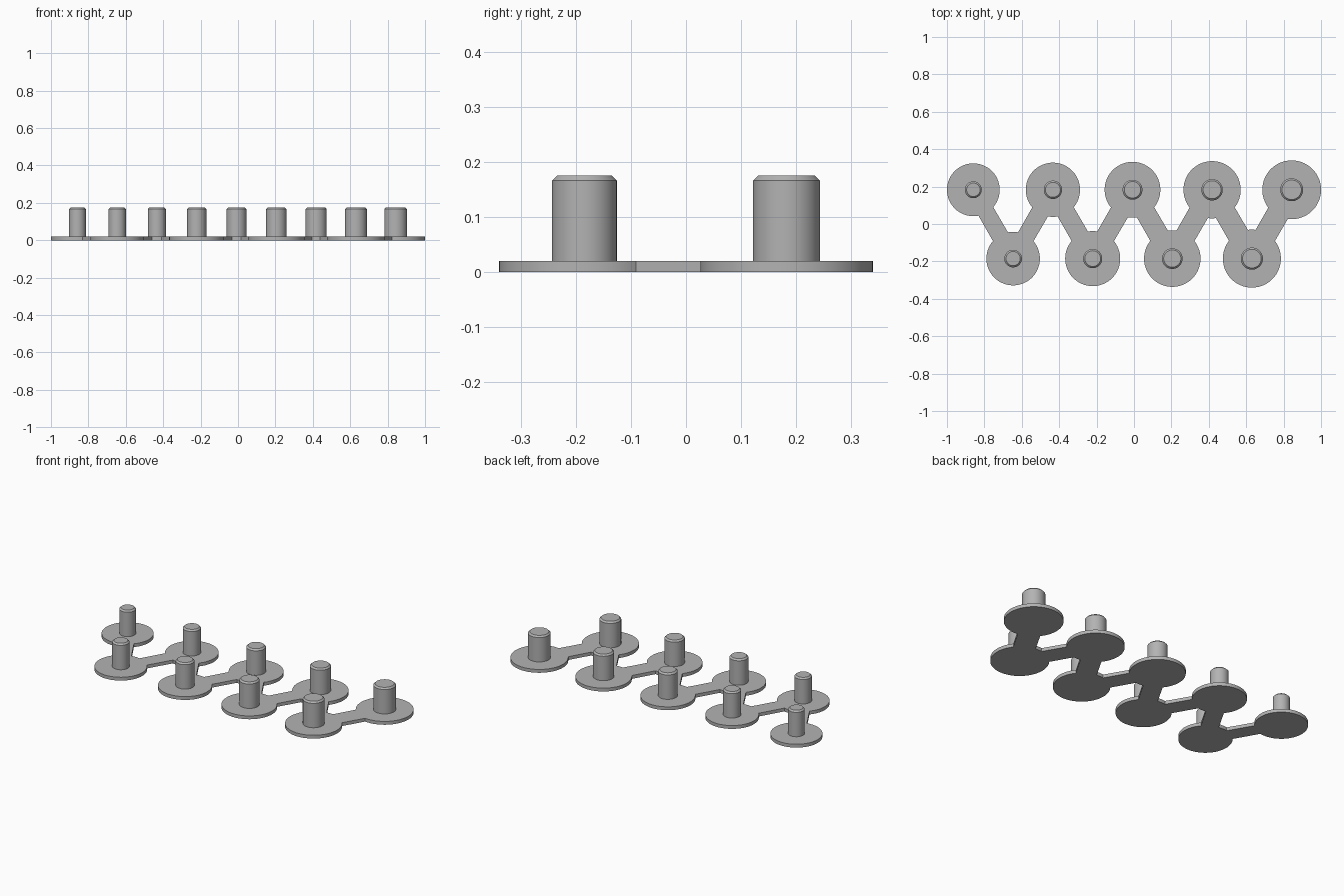
import bpy, bmesh, math
from mathutils import Vector

if "Cube" in bpy.data.objects:
    bpy.data.objects.remove(bpy.data.objects["Cube"])

COUNT = 9
PLATE = 0.02      # plate thickness
TOP = 0.175       # post top height
CHAMFER = 0.009
SEGMENTS = 96

grey = bpy.data.materials.new("plain grey")
grey.diffuse_color = (0.45, 0.45, 0.45, 1)
grey.use_nodes = True
grey.node_tree.nodes["Principled BSDF"].inputs["Base Color"].default_value = grey.diffuse_color


def make_object(name, bm):
    bmesh.ops.recalc_face_normals(bm, faces=bm.faces)
    mesh = bpy.data.meshes.new(name)
    bm.to_mesh(mesh)
    bm.free()
    mesh.materials.append(grey)
    obj = bpy.data.objects.new(name, mesh)
    bpy.context.collection.objects.link(obj)
    return obj


def prism(name, outline, height):
    """Extrude a flat outline upward from the ground."""
    bm = bmesh.new()
    face = bm.faces.new([bm.verts.new((x, y, 0)) for x, y in outline])
    new = bmesh.ops.extrude_face_region(bm, geom=[face])["geom"]
    verts = [v for v in new if isinstance(v, bmesh.types.BMVert)]
    bmesh.ops.translate(bm, verts=verts, vec=(0, 0, height))
    return make_object(name, bm)


def circle(c, r):
    return [(c.x + r * math.cos(2 * math.pi * i / SEGMENTS),
             c.y + r * math.sin(2 * math.pi * i / SEGMENTS)) for i in range(SEGMENTS)]


def smooth(obj):
    bpy.ops.object.select_all(action='DESELECT')
    obj.select_set(True)
    bpy.context.view_layer.objects.active = obj
    bpy.ops.object.shade_smooth_by_angle(angle=math.radians(30))


# Zigzag of stations, each slightly larger than the one before
centres = [Vector((-0.859 + 0.21275 * i, 0.183 if i % 2 == 0 else -0.185))
           for i in range(COUNT)]
post_radii = [0.045 + 0.002 * i for i in range(COUNT)]

# Round pads and the straight links between them
discs = [prism("pad", circle(c, r + 0.096), PLATE) for c, r in zip(centres, post_radii)]
links = []
for i in range(COUNT - 1):
    a, b = centres[i], centres[i + 1]
    side = (b - a).normalized().orthogonal()
    pa, pb = side * post_radii[i], side * post_radii[i + 1]
    links.append(prism("link", [a + pa, b + pb, b - pb, a - pa], PLATE))

# Fuse pads and links into one base plate
base = discs[0]
helpers = discs[1:] + links
for part in [p for pair in zip(links, discs[1:]) for p in pair]:
    union = base.modifiers.new("fuse", 'BOOLEAN')
    union.operation = 'UNION'
    union.solver = 'EXACT'
    union.object = part
bpy.context.view_layer.update()
fused = bpy.data.meshes.new_from_object(
    base.evaluated_get(bpy.context.evaluated_depsgraph_get()))
base.modifiers.clear()
base.data = fused
base.name = "base_plate"
for part in helpers:
    bpy.data.objects.remove(part)
smooth(base)

# Chamfered posts standing on the pads
for i, (c, r) in enumerate(zip(centres, post_radii)):
    bm = bmesh.new()
    rings = []
    for radius, z in ((r, PLATE), (r, TOP - CHAMFER), (r - CHAMFER, TOP)):
        rings.append([bm.verts.new((x, y, z)) for x, y in circle(c, radius)])
    for low, high in zip(rings, rings[1:]):
        for k in range(SEGMENTS):
            n = (k + 1) % SEGMENTS
            bm.faces.new((low[k], low[n], high[n], high[k]))
    bm.faces.new(rings[-1])
    bm.faces.new(rings[0][::-1])
    smooth(make_object(f"post_{i + 1}", bm))
